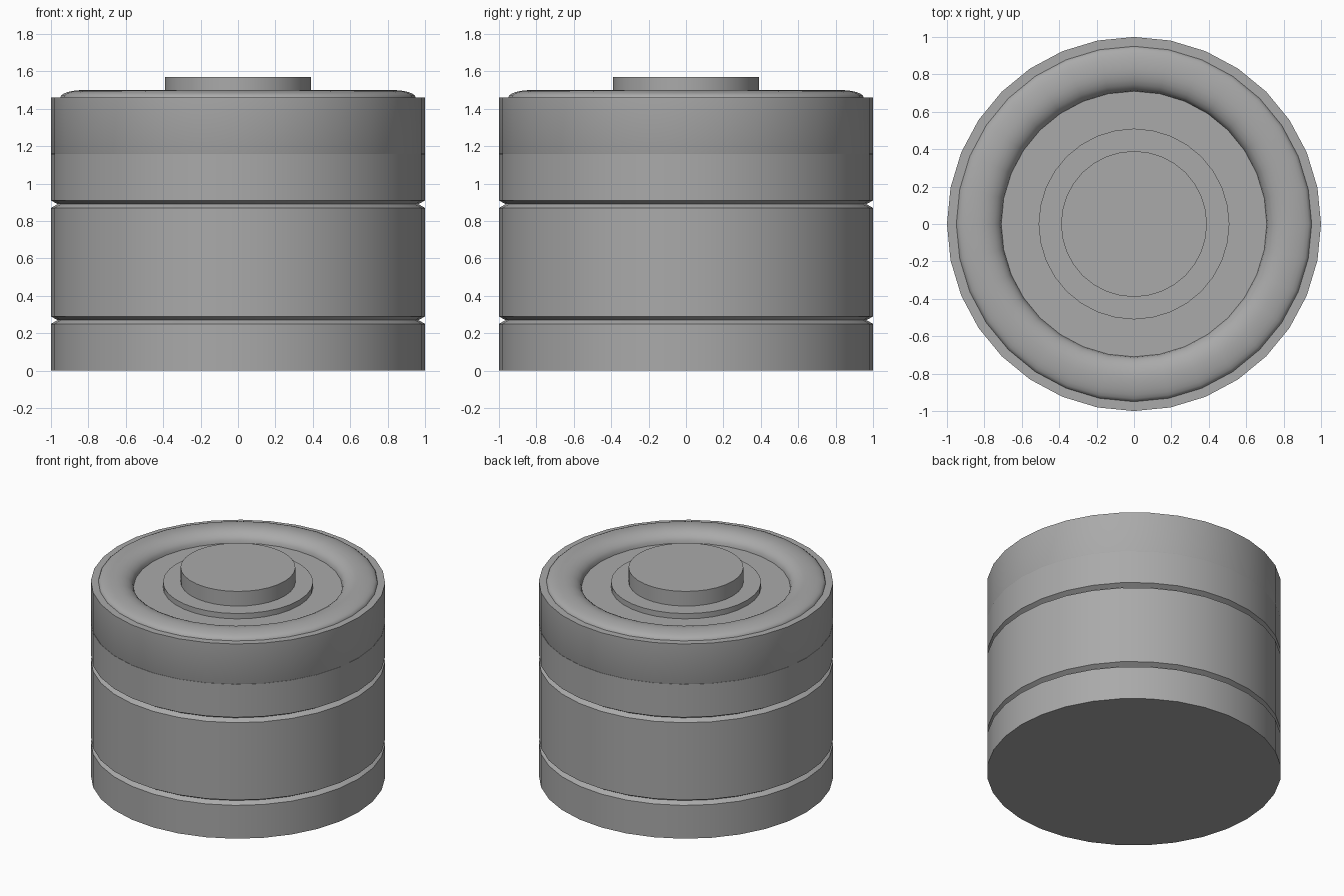
import bpy
import math

if "Cube" in bpy.data.objects:
    bpy.data.objects.remove(bpy.data.objects["Cube"])

SEGMENTS = 32

grey = bpy.data.materials.new("plain grey")
grey.use_nodes = True
GREY = (0.4, 0.4, 0.4, 1)
grey.diffuse_color = GREY
grey.node_tree.nodes["Principled BSDF"].inputs["Base Color"].default_value = GREY


def lathe(name, profile, segments=SEGMENTS):
    """Spin (radius, height) points, listed bottom to top, and cap both ends."""
    verts, faces = [], []
    for radius, z in profile:
        for i in range(segments):
            a = math.tau * i / segments
            verts.append((radius * math.cos(a), radius * math.sin(a), z))
    for r in range(len(profile) - 1):
        for i in range(segments):
            j = (i + 1) % segments
            low, high = r * segments, (r + 1) * segments
            faces.append((low + i, low + j, high + j, high + i))
    faces.append(tuple(reversed(range(segments))))
    last = (len(profile) - 1) * segments
    faces.append(tuple(range(last, last + segments)))
    mesh = bpy.data.meshes.new(name)
    mesh.from_pydata(verts, [], faces)
    mesh.materials.append(grey)
    obj = bpy.data.objects.new(name, mesh)
    bpy.context.collection.objects.link(obj)
    bpy.ops.object.select_all(action="DESELECT")
    obj.select_set(True)
    bpy.context.view_layer.objects.active = obj
    bpy.ops.object.shade_smooth_by_angle(angle=math.radians(30))
    return obj


def groove(z):
    """V-shaped groove around the wall, centred on height z."""
    return [(1, z - 0.02), (0.965, z), (1, z + 0.02)]


# Container wall with two grooves
lathe("container_body", [(1, 0)] + groove(0.27) + groove(0.89) + [(1, 1.157)])

# Lid: straight wall, flat shoulder, rounded rim, sunken floor
rim = []
for step in range(13):
    t = math.pi * step / 12
    height = 0.04 if t < math.pi / 2 else 0.08
    base = 1.5 - height
    rim.append((0.83 + 0.12 * math.cos(t), base + height * math.sin(t)))
lathe("lid", [(0.998, 1.157), (1, 1.162), (1, 1.46)] + rim)

# Stepped knob on the lid
lathe("knob_base", [(0.51, 1.41), (0.51, 1.46)])
lathe("knob", [(0.39, 1.45), (0.39, 1.57)])
